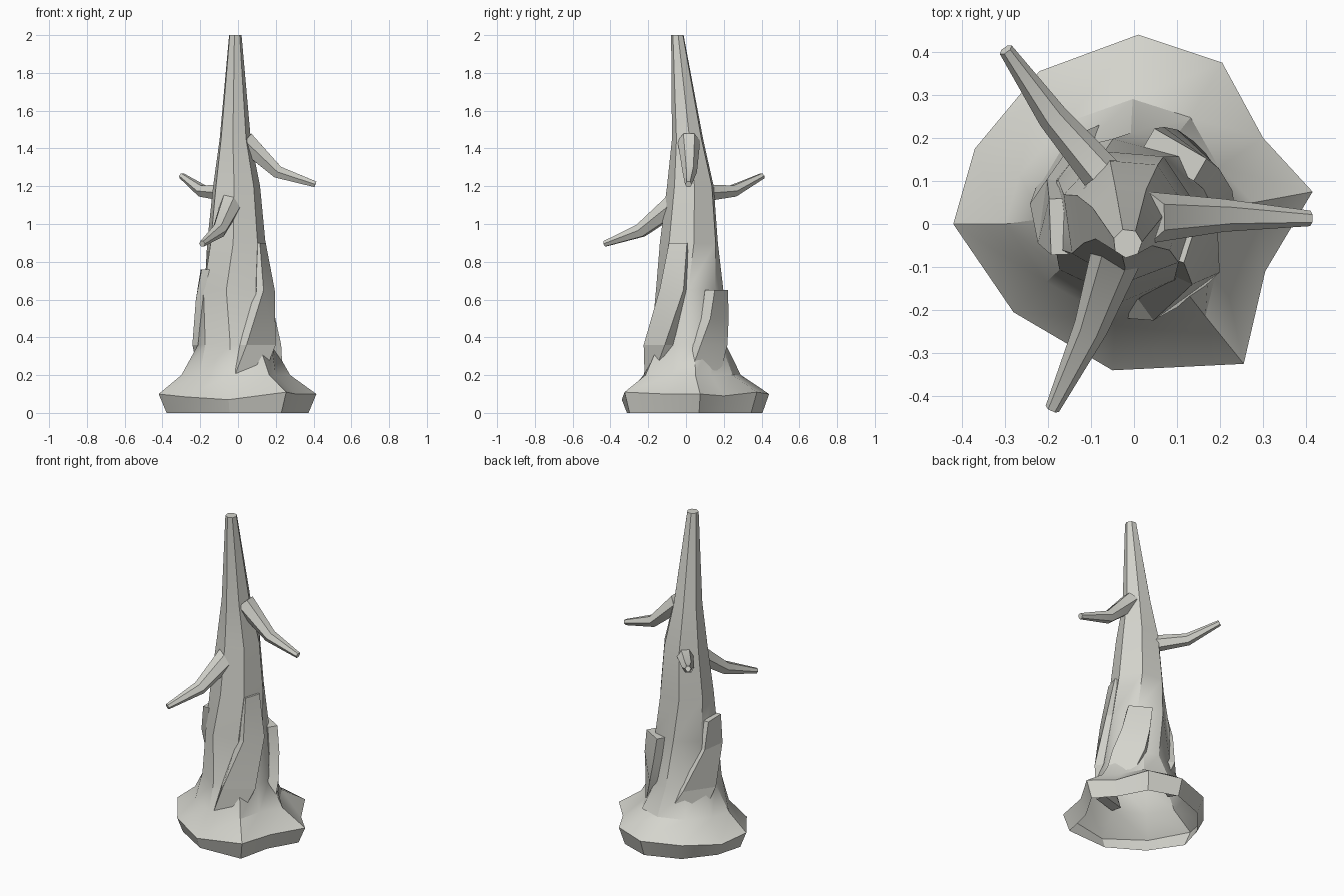
import bpy, bmesh
from math import radians, cos, sin, tau
from mathutils import Vector

cube = bpy.data.objects.get("Cube")
if cube:
    bpy.data.objects.remove(cube, do_unlink=True)

bark = bpy.data.materials.new("pale_dead_wood")
bark.use_nodes = True
COLOUR = (0.66, 0.66, 0.61, 1)
bark.diffuse_color = COLOUR
bark.node_tree.nodes["Principled BSDF"].inputs["Base Color"].default_value = COLOUR


def loft(name, rings, cap_start=True, cap_end=True, smooth=30):
    """Skin a list of point rings; neighbouring rings may differ in point count."""
    bm = bmesh.new()
    loops = []
    for ring in rings:
        verts = [bm.verts.new(p) for p in ring]
        edges = [bm.edges.new((v, verts[i - 1])) for i, v in enumerate(verts)]
        loops.append((verts, edges))
    for (va, ea), (vb, eb) in zip(loops, loops[1:]):
        if len(va) == len(vb):
            for i in range(len(va)):
                bm.faces.new((va[i - 1], va[i], vb[i], vb[i - 1]))
        else:
            bmesh.ops.bridge_loops(bm, edges=ea + eb)
    if cap_start:
        bm.faces.new(loops[0][0])
    if cap_end:
        bm.faces.new(loops[-1][0])
    bmesh.ops.recalc_face_normals(bm, faces=bm.faces)
    mesh = bpy.data.meshes.new(name)
    bm.to_mesh(mesh)
    bm.free()
    mesh.materials.append(bark)
    obj = bpy.data.objects.new(name, mesh)
    bpy.context.collection.objects.link(obj)
    bpy.ops.object.select_all(action='DESELECT')
    obj.select_set(True)
    bpy.context.view_layer.objects.active = obj
    bpy.ops.object.shade_smooth_by_angle(angle=radians(smooth))


def circle(z, cx, cy, r, turn, sides=7):
    return [Vector((cx + r * cos(radians(turn) + tau * i / sides),
                    cy + r * sin(radians(turn) + tau * i / sides), z))
            for i in range(sides)]


# Flared foot: irregular outline, tucked in at the ground, open underneath
outline = [(.415, .075), (.30, .20), (.205, .375), (.01, .44), (-.22, .355),
           (-.37, .175), (-.42, 0), (-.28, -.205), (-.05, -.34), (.255, -.325),
           (.305, -.11)]
rim_z = [.10, .09, .11, .10, .10, .08, .10, .085, .07, .11, .10]
ground = [Vector((x * .9, y * .92, 0)) for x, y in outline]
rim = [Vector((x, y, z)) for (x, y), z in zip(outline, rim_z)]
slope = [Vector((x * .69 - .01, y * .66, .2)) for x, y in outline]
neck = [Vector((x, y, 0)).normalized() * .2 + Vector((-.012, .012, .36))
        for x, y in outline]

# Tapering trunk that twists on its way up: height, centre, radius, turn
trunk_rows = [(.65, -.015, .018, .183, -2),
              (.9, -.012, .02, .159, 8), (1.2, -.01, .027, .128, 8),
              (1.45, -.017, .01, .085, 6), (2.0, -.015, -.045, .034, 6)]
loft("trunk", [ground, rim, slope, neck] + [circle(*row) for row in trunk_rows],
     cap_start=False)


# Slabs of bark that wrap round the trunk: height, angle, radius, half width
def slab(name, rows, thickness=.06):
    rings = []
    for z, angle, r, half in rows:
        out = Vector((cos(radians(angle)), sin(radians(angle)), 0))
        side = Vector((-out.y, out.x, 0)) * half
        mid = out * r + Vector((0, 0, z))
        back = out * thickness
        rings.append([mid - side, mid + side, mid + side - back, mid - side - back])
    loft(name, rings, smooth=20)


slab("left_bark_slab", [(.9, -18, .138, .05), (.65, -25, .182, .07),
                        (.36, -54, .208, .095), (.19, -74, .205, .08)])
slab("right_bark_slab", [(.76, 182, .195, .065), (.6, 172, .215, .075),
                         (.36, 145, .225, .1), (.2, 122, .23, .1)])
slab("back_bark_slab", [(.65, 60, .216, .07), (.5, 53, .222, .08),
                        (.36, 42, .222, .095), (.2, 27, .22, .09)])


# Bare branches: tapered six-sided tubes bent once in the middle
def branch(name, rows):
    points = [Vector(p) for p, r in rows]
    rings = []
    for i, (p, r) in enumerate(rows):
        direction = points[min(i + 1, 2)] - points[max(i - 1, 0)]
        across = direction.cross(Vector((0, 0, 1))).normalized()
        up = across.cross(direction).normalized()
        rings.append([points[i] + r * (across * cos(tau * k / 6) + up * sin(tau * k / 6))
                      for k in range(6)])
    loft(name, rings)


branch("left_branch", [((.035, .015, 1.44), .06), ((.21, .02, 1.275), .038),
                       ((.41, .013, 1.21), .018)])
branch("front_branch", [((-.035, -.055, 1.11), .062), ((-.1, -.24, .965), .04),
                        ((-.19, -.43, .895), .017)])
branch("back_branch", [((-.07, .11, 1.165), .048), ((-.19, .25, 1.175), .035),
                       ((-.298, .405, 1.255), .017)])
